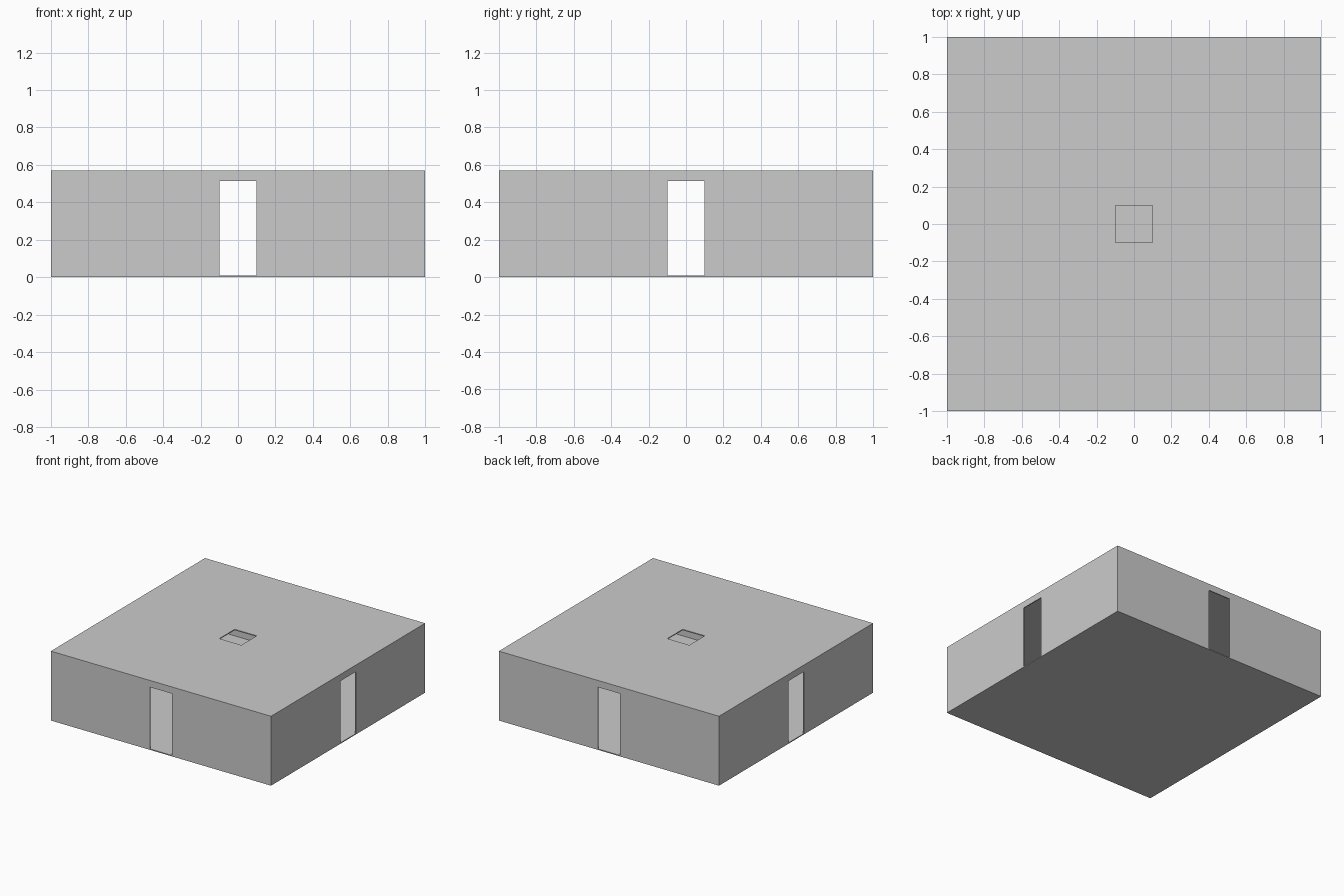
import bpy, bmesh
from math import pi
from mathutils import Matrix

if "Cube" in bpy.data.objects:
    bpy.data.objects.remove(bpy.data.objects["Cube"])

T = 0.008            # panel thickness
TOP = 0.57           # overall height
DOOR_W, DOOR_H = 0.1, 0.515   # half width and top of each doorway
HATCH = 0.1          # half width of the roof opening


def make_panel(name, loops, direction, matrix=Matrix()):
    """Build a flat sheet from point loops and extrude it to a thin slab."""
    bm = bmesh.new()
    for pts in loops:
        bm.faces.new([bm.verts.new(p) for p in pts])
    bmesh.ops.remove_doubles(bm, verts=bm.verts[:], dist=1e-5)
    ext = bmesh.ops.extrude_face_region(bm, geom=bm.faces[:], use_keep_orig=True)
    moved = [g for g in ext["geom"] if isinstance(g, bmesh.types.BMVert)]
    bmesh.ops.translate(bm, verts=moved, vec=direction)
    bmesh.ops.recalc_face_normals(bm, faces=bm.faces[:])
    bm.transform(matrix)
    mesh = bpy.data.meshes.new(name)
    bm.to_mesh(mesh)
    bm.free()
    obj = bpy.data.objects.new(name, mesh)
    bpy.context.collection.objects.link(obj)
    return obj


def wall(name, half_length, angle):
    """Wall with a central doorway, rotated to its side of the room."""
    a, d = half_length, DOOR_W
    outline = [(-a, T), (-d, T), (-d, DOOR_H), (d, DOOR_H),
               (d, T), (a, T), (a, TOP), (-a, TOP)]
    make_panel(name, [[(x, -1, z) for x, z in outline]], (0, T, 0),
               Matrix.Rotation(angle, 4, 'Z'))


def square(r, z):
    return [(-r, -r, z), (r, -r, z), (r, r, z), (-r, r, z)]


# Floor slab
make_panel("floor", [square(1, 0)], (0, 0, T))

# Front and back walls run full width, side walls fit between them
wall("front_wall", 1, 0)
wall("right_wall", 1 - T, pi / 2)
wall("back_wall", 1, pi)
wall("left_wall", 1 - T, -pi / 2)

# Roof set between the walls, with a square hatch
outer, inner = square(1 - T, TOP), square(HATCH, TOP)
ring = [[outer[i], outer[(i + 1) % 4], inner[(i + 1) % 4], inner[i]] for i in range(4)]
make_panel("roof", ring, (0, 0, -T))
